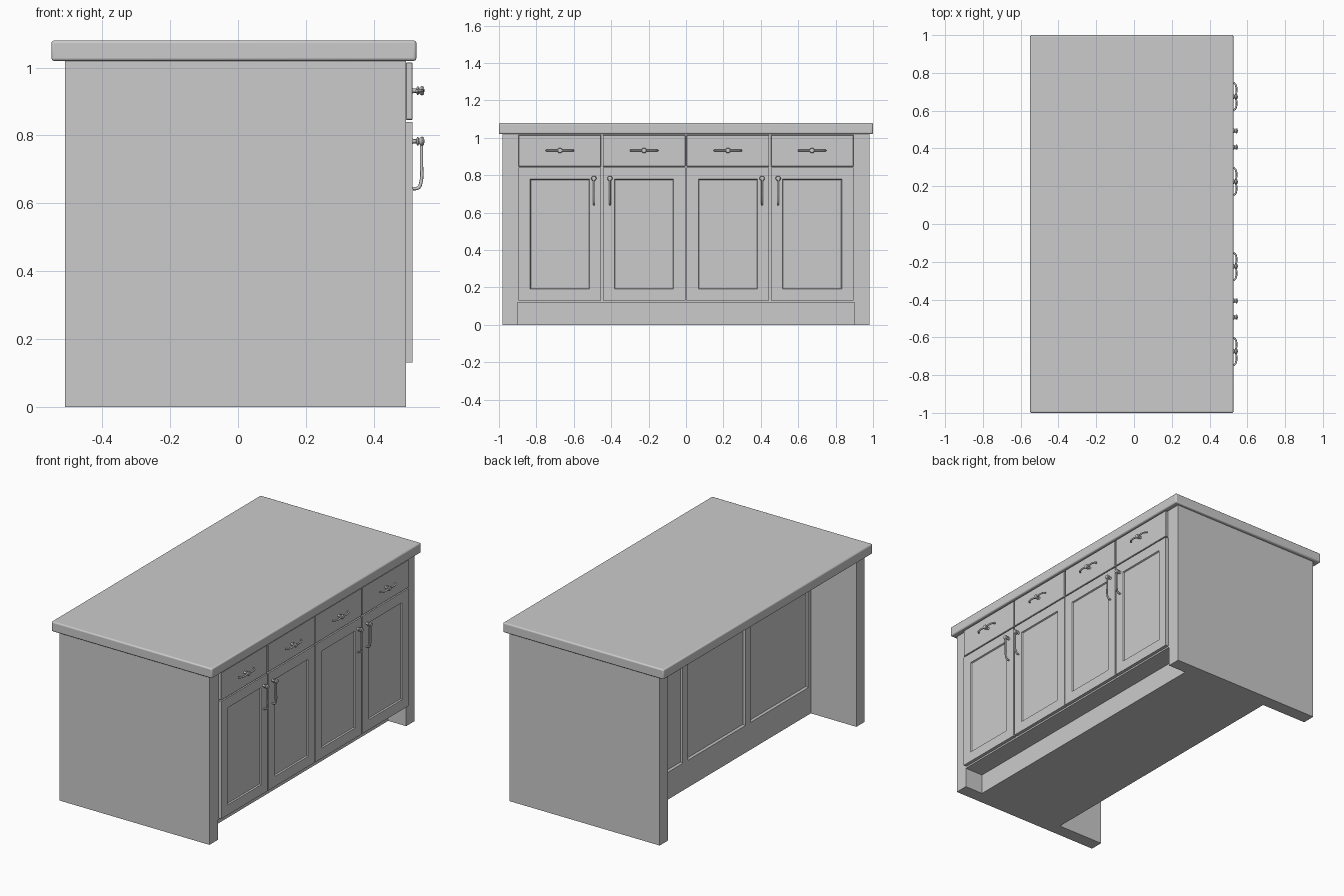
import bpy, bmesh
from mathutils import Vector, Matrix

if "Cube" in bpy.data.objects:
    bpy.data.objects.remove(bpy.data.objects["Cube"])

GREY = (0.6, 0.6, 0.6, 1)
paint = bpy.data.materials.new("light_grey")
paint.use_nodes = True
paint.diffuse_color = GREY
paint.node_tree.nodes["Principled BSDF"].inputs["Base Color"].default_value = GREY


def finish(bm, name):
    mesh = bpy.data.meshes.new(name)
    bm.to_mesh(mesh)
    bm.free()
    mesh.materials.append(paint)
    obj = bpy.data.objects.new(name, mesh)
    bpy.context.collection.objects.link(obj)
    return obj


def smooth(obj, angle=0.6):
    bpy.ops.object.select_all(action='DESELECT')
    obj.select_set(True)
    bpy.context.view_layer.objects.active = obj
    bpy.ops.object.shade_smooth_by_angle(angle=angle)


def box_mesh(x, y, z):
    bm = bmesh.new()
    size = Vector((x[1] - x[0], y[1] - y[0], z[1] - z[0]))
    mid = Vector((sum(x), sum(y), sum(z))) / 2
    bmesh.ops.create_cube(bm, size=1, matrix=Matrix.Translation(mid) @ Matrix.Diagonal(size.to_4d()))
    return bm


def box(name, x, y, z, bevel=0, segments=1):
    obj = finish(box_mesh(x, y, z), name)
    if bevel:
        mod = obj.modifiers.new("edge", 'BEVEL')
        mod.width, mod.segments = bevel, segments
    return obj


def panel(name, x, y, z, direction, frame, lip, depth):
    """Box whose face towards +x or -x has a framed, sunken field."""
    bm = box_mesh(x, y, z)
    bm.normal_update()
    face = [f for f in bm.faces if f.normal.x * direction > 0.9]
    bmesh.ops.inset_region(bm, faces=face, thickness=frame)
    bmesh.ops.inset_region(bm, faces=face, thickness=lip)
    bmesh.ops.translate(bm, verts=face[0].verts, vec=(-depth * direction, 0, 0))
    return finish(bm, name)


def rod(name, points, radius):
    curve = bpy.data.curves.new(name, 'CURVE')
    curve.dimensions = '3D'
    curve.bevel_depth, curve.bevel_resolution = radius, 2
    curve.resolution_u = 5
    curve.use_fill_caps = True
    spline = curve.splines.new('BEZIER')
    spline.bezier_points.add(len(points) - 1)
    for bp, p in zip(spline.bezier_points, points):
        bp.co = p
        bp.handle_left_type = bp.handle_right_type = 'AUTO'
    curve.materials.append(paint)
    obj = bpy.data.objects.new(name, curve)
    bpy.context.collection.objects.link(obj)


def knob(name, y, z):
    """Turned post: stem, collar and rounded head, lathed about x."""
    profile = [(0.513, 0), (0.513, 0.009), (0.518, 0.006), (0.525, 0.006), (0.528, 0.012),
               (0.532, 0.012), (0.534, 0.007), (0.538, 0.012), (0.543, 0.014),
               (0.548, 0.011), (0.55, 0)]
    bm = bmesh.new()
    verts = [bm.verts.new((x, r, 0)) for x, r in profile]
    edges = [bm.edges.new(pair) for pair in zip(verts, verts[1:])]
    bmesh.ops.spin(bm, geom=verts + edges, cent=(0, 0, 0), axis=(1, 0, 0), angle=6.28319, steps=16)
    bmesh.ops.remove_doubles(bm, verts=bm.verts, dist=0.0002)
    bmesh.ops.recalc_face_normals(bm, faces=bm.faces)
    bmesh.ops.translate(bm, verts=bm.verts, vec=(0, y, z))
    smooth(finish(bm, name))


# Worktop with softened edges
smooth(box("worktop", (-0.55, 0.526), (-1, 1), (1.02, 1.08), 0.008, 3))

# Cabinet carcass above a recessed toe kick
box("carcass", (-0.19, 0.495), (-0.9, 0.9), (0.12, 1.02))
box("toe_kick", (-0.19, 0.375), (-0.9, 0.9), (0, 0.12))

# Back of the cabinet: three framed panels with plain rails around them
back = (-0.205, -0.19)
for i, y in enumerate((-0.6, 0, 0.6)):
    panel(f"back_panel_{i}", back, (y - 0.3, y + 0.3), (0.14, 1.02), -1, 0.035, 0.012, 0.01)
box("back_bottom_rail", back, (-0.9, 0.9), (0, 0.14))

for side, label in ((-1, "right"), (1, "left")):
    # End panels reaching past the back to form the knee space
    box(f"end_panel_{label}", (-0.51, 0.495), sorted((side * 0.9, side * 0.98)), (0, 1.02))

    for k, start in enumerate((0.004, 0.454)):
        name = f"{label}_{k}"
        ys = sorted((side * start, side * (start + 0.441)))
        centre = sum(ys) / 2
        box(f"drawer_{name}", (0.495, 0.515), ys, (0.846, 1.015), 0.002)
        panel(f"door_{name}", (0.495, 0.515), ys, (0.13, 0.84), 1, 0.087, 0.005, 0.008)

        # Drawer pull: bowed bar through a central knob
        knob(f"drawer_knob_{name}", centre, 0.932)
        rod(f"drawer_bar_{name}",
            [(0.527, centre - 0.073, 0.932), (0.538, centre - 0.062, 0.932), (0.54, centre, 0.932),
             (0.538, centre + 0.062, 0.932), (0.527, centre + 0.073, 0.932)], 0.005)

        # Door pull: knob on top, bar hooking back to the door below
        y = side * (0.407 if k == 0 else 0.493)
        knob(f"door_knob_{name}", y, 0.783)
        rod(f"door_bar_{name}",
            [(0.541, y, 0.783), (0.541, y, 0.72), (0.539, y, 0.66),
             (0.532, y, 0.646), (0.515, y, 0.643)], 0.005)
